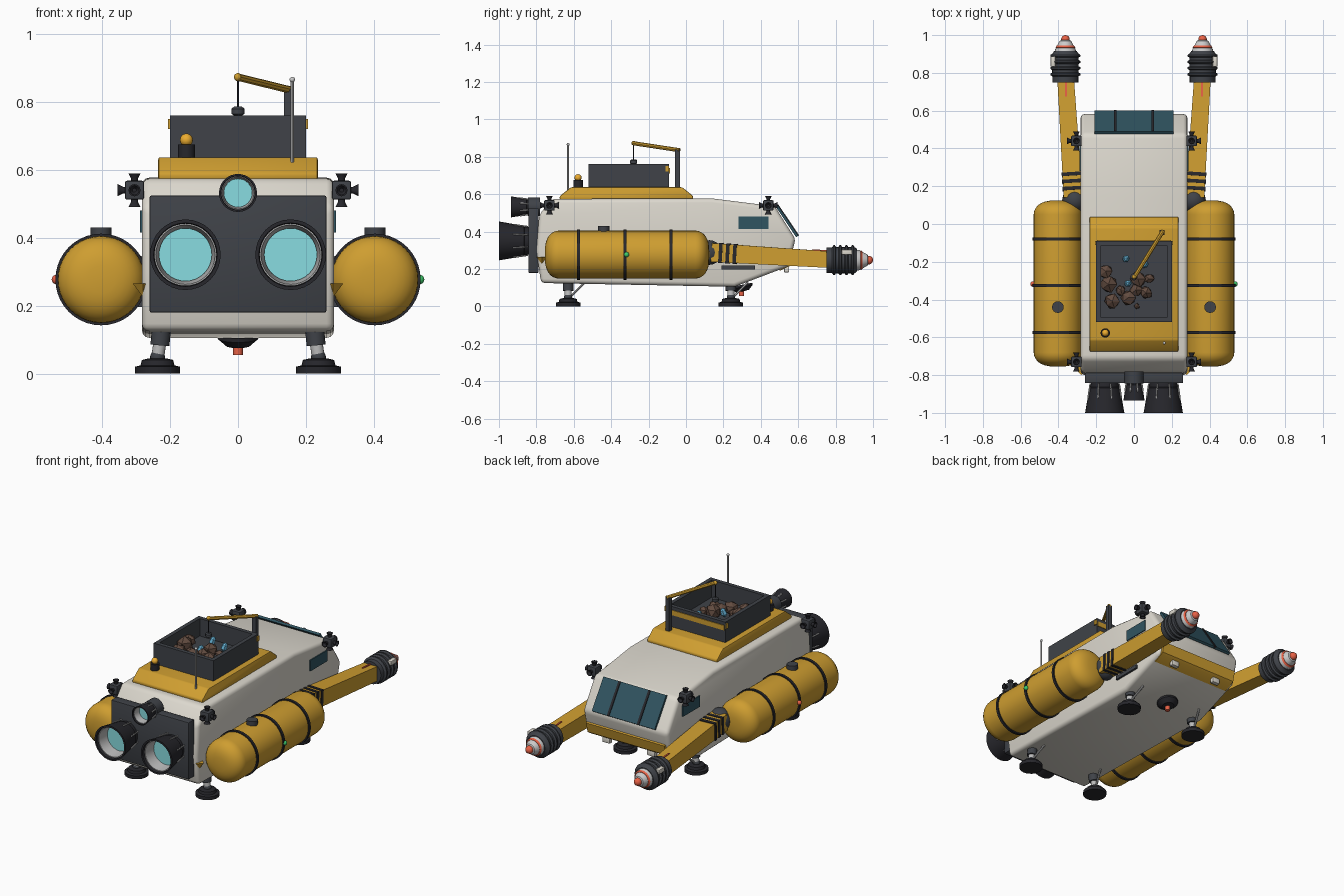
import bpy, bmesh, random
from math import pi, cos, sin
from mathutils import Vector, Matrix

if "Cube" in bpy.data.objects:
    bpy.data.objects.remove(bpy.data.objects["Cube"])

random.seed(4)
COL = dict(white=(.72, .69, .62), yellow=(.62, .34, .03), dark=(.05, .055, .065), black=(.02, .02, .025),
           glass=(.03, .09, .12), cyan=(.25, .72, .75), red=(.8, .12, .06), grey=(.5, .5, .5),
           rock=(.12, .07, .05), blue=(.15, .5, .75), green=(.05, .6, .15), orange=(.85, .42, .03),
           pale=(.75, .75, .75))
MAT = {}
for k, c in COL.items():
    MAT[k] = bpy.data.materials.new(k)
    MAT[k].diffuse_color = (*c, 1)


def finish(name, bm, mat, smooth=True):
    bmesh.ops.recalc_face_normals(bm, faces=bm.faces)
    me = bpy.data.meshes.new(name)
    bm.to_mesh(me)
    bm.free()
    ob = bpy.data.objects.new(name, me)
    me.materials.append(MAT[mat])
    bpy.context.collection.objects.link(ob)
    if smooth:
        bpy.ops.object.select_all(action='DESELECT')
        ob.select_set(True)
        bpy.context.view_layer.objects.active = ob
        bpy.ops.object.shade_smooth_by_angle(angle=0.6)
    return ob


def bevel(bm, w, seg=2):
    if w:
        es = [e for e in bm.edges if e.calc_face_angle(0) > .5]
        bmesh.ops.bevel(bm, geom=es, offset=w, segments=seg, affect='EDGES', profile=.5)


def box(name, c, size, mat, bev=0, rot=None):
    bm = bmesh.new()
    bmesh.ops.create_cube(bm, size=1, matrix=Matrix.Diagonal((*size, 1)))
    bevel(bm, bev)
    bm.transform(Matrix.Translation(c) @ (rot or Matrix()))
    return finish(name, bm, mat)


def prism(name, pts, hw, mat, bev=0, seg=2):
    """Profile in (y, z), spanning x = -hw..hw"""
    bm = bmesh.new()
    f = bm.faces.new([bm.verts.new((-hw, y, z)) for y, z in pts])
    r = bmesh.ops.extrude_face_region(bm, geom=[f])
    bmesh.ops.translate(bm, vec=(2 * hw, 0, 0), verts=[v for v in r['geom'] if isinstance(v, bmesh.types.BMVert)])
    bmesh.ops.recalc_face_normals(bm, faces=bm.faces)
    bevel(bm, bev, seg)
    return finish(name, bm, mat)


def lathe(name, prof, loc, axis, mat, n=24, phase=0):
    """Profile of (radius, height) turned around an axis"""
    bm = bmesh.new()
    rings = []
    for r, h in prof:
        k = 1 if r == 0 else n
        rings.append([bm.verts.new((r * cos(2 * pi * i / n + phase), r * sin(2 * pi * i / n + phase), h)) for i in range(k)])
    for a, b in zip(rings, rings[1:]):
        for i in range(n):
            j = (i + 1) % n
            q = list(dict.fromkeys((a[i % len(a)], a[j % len(a)], b[j % len(b)], b[i % len(b)])))
            if len(q) > 2:
                bm.faces.new(q)
    for ring in (rings[0], rings[-1]):
        if len(ring) > 1:
            bm.faces.new(ring)
    bm.transform(Matrix.Translation(loc) @ Vector(axis).to_track_quat('Z', 'Y').to_matrix().to_4x4())
    return finish(name, bm, mat)


def rod(name, a, b, r, mat, n=12, r2=None, phase=0):
    d = Vector(b) - Vector(a)
    return lathe(name, [(r, 0), (r if r2 is None else r2, d.length)], a, d, mat, n, phase)


def ball(name, c, r, mat):
    bm = bmesh.new()
    bmesh.ops.create_uvsphere(bm, u_segments=16, v_segments=10, radius=r, matrix=Matrix.Translation(c))
    return finish(name, bm, mat)


# Hull, windshield and nose trim
prism('hull', [(-.775, .125), (-.80, .3), (-.785, .49), (-.715, .575), (.14, .577), (.475, .535),
               (.585, .36), (.55, .215), (.26, .105)], .283, 'white', .022, 3)
tilt = Matrix.Rotation(-.98, 4, 'X')
box('windshield', (0, .539, .457), (.42, .20, .014), 'glass', 0, tilt)
for x in (-.1, .1):
    box('windshield_bar', (x, .543, .459), (.014, .20, .014), 'black', 0, tilt)
prism('nose_stripe', [(.573, .29), (.581, .285), (.566, .225), (.553, .215), (.50, .19), (.50, .2)], .262, 'yellow')

# Roof platform and cargo bin
prism('roof_platform', [(-.675, .57), (-.675, .59), (-.615, .637), (-.02, .637), (.038, .59), (.038, .57)], .235, 'yellow', .006)
box('bin_floor', (0, -.305, .645), (.39, .42, .02), 'dark')
for s in (-1, 1):
    box('bin_side', (s * .188, -.305, .698), (.024, .43, .125), 'dark')
    box('bin_end', (0, -.305 + s * .203, .698), (.38, .024, .125), 'dark')
    box('bin_clasp', (s * .202, -.1, .735), (.008, .02, .03), 'yellow')
box('bin_stripe', (0, -.089, .725), (.39, .006, .03), 'yellow')

# Ore load
ore = [(-.15, -.25, .04), (-.135, -.32, .048), (-.115, -.41, .044), (-.03, -.39, .042), (.02, -.29, .045),
       (.065, -.365, .036), (.01, -.35, .035), (.015, -.435, .016), (-.07, -.35, .03), (.08, -.29, .028)]
for i, (x, y, r) in enumerate(ore):
    bm = bmesh.new()
    bmesh.ops.create_icosphere(bm, subdivisions=1, radius=r)
    for v in bm.verts:
        v.co *= random.uniform(.85, 1.15)
    bm.transform(Matrix.Translation((x, y, .655 + r * .8)))
    finish('ore_rock', bm, 'rock', False)
for x, y in ((-.05, -.19), (-.04, -.32), (.05, -.22)):
    lathe('crystal', [(0, 0), (.018, .02), (.016, .045), (0, .06)], (x, y, .66), (.3, .2, 1), 'blue', 6)

# Loading crane
box('crane_post', (.148, -.045, .735), (.026, .026, .205), 'dark')
rod('crane_arm', (.155, -.035, .835), (0, -.285, .873), .011, 'yellow', 8)
ball('crane_tip', (0, -.28, .873), .012, 'yellow')
rod('crane_cable', (0, -.28, .87), (0, -.28, .78), .003, 'black', 6)
lathe('crane_hook', [(.012, 0), (.019, .005), (.019, .02), (.012, .026)], (0, -.28, .76), (0, 0, 1), 'dark', 12)

# Antenna and beacon
rod('antenna', (.16, -.63, .6), (.16, -.63, .865), .005, 'grey', 8)
ball('antenna_tip', (.16, -.63, .866), .008, 'pale')
rod('beacon_base', (-.152, -.577, .63), (-.152, -.577, .675), .025, 'black', 16)
ball('beacon', (-.152, -.577, .688), .019, 'orange')

# Engine plate and nozzles
box('engine_plate', (0, -.815, .352), (.52, .055, .345), 'dark', .005)


def nozzle(x, z, R, y_end):
    L = -.83 - y_end
    lathe('nozzle_bell', [(R * .62, -.03), (R * .7, .0), (R * .72, L * .2), (R * .78, L * .22), (R, L), (R * .9, L),
                          (R * .76, L * .35), (0, L * .35)], (x, -.83, z), (0, -1, 0), 'black', 32)
    lathe('nozzle_ring', [(R * .74, L * .37), (R * .9, L * .9), (R * .84, L * .9), (R * .74, L * .37)],
          (x, -.83, z), (0, -1, 0), 'grey', 32)
    rod('nozzle_glow', (x, -.83 - L * .35, z), (x, -.83 - L * .5, z), R * .75, 'cyan', 32)
    for i in range(8):
        a = pi / 4 * i + pi / 8
        p = Vector((cos(a), 0, sin(a))) * R
        rod('nozzle_pipe', Vector((x, -.845, z)) + p * .8, Vector((x, -.83 - L * .55, z)) + p * .92, .004, 'grey', 6)


for s in (-1, 1):
    nozzle(s * .155, .35, .104, -1)
nozzle(0, .532, .056, -.935)
rod('small_engine_mount', (0, -.78, .532), (0, -.845, .532), .05, 'dark', 24)

for s in (-1, 1):
    # Side tanks with bands, cap and navigation light
    X, Z, R = s * .403, .277, .128
    dome = [(R * sin(t) ** .7, .075 * cos(t)) for t in [pi / 2 * i / 8 for i in range(9)]]
    dome[0] = (0, .075)
    prof = [(r, -.68 - h) for r, h in dome] + [(r, .05 + h) for r, h in reversed(dome)]
    lathe('side_tank', prof, (X, 0, Z), (0, 1, 0), 'yellow', 40)
    for y in (-.575, -.325, -.08):
        lathe('tank_band', [(.12, -.008), (.135, -.008), (.135, .008), (.12, .008)], (X, y, Z), (0, 1, 0), 'black', 40)
    rod('tank_cap', (X, -.44, .38), (X, -.44, .43), .031, 'dark', 16)
    ball('navigation_light', (s * .535, -.318, Z), .014, 'green' if s > 0 else 'red')
    for y in (-.55, -.1):
        box('tank_mount', (s * .285, y, Z), (.05, .07, .08), 'dark')
    lathe('tank_bracket', [(.03, 0), (.0, .04)], (s * .28, -.77, .265), (0, 0, -1), 'yellow', 4)

    # Drill arm
    a, b = Vector((s * .322, .14, .288)), Vector((s * .362, .77, .25))
    q = 2 ** .5
    ball('arm_joint', (s * .315, .125, .288), .066, 'dark')
    rod('drill_arm', a, b, .05 * q, 'yellow', 4, .044 * q, pi / 4)
    for i in range(3):
        rod('hazard_band', a.lerp(b, .06 + i * .06), a.lerp(b, .09 + i * .06), .053 * q, 'black', 4, None, pi / 4)
    box('arm_stripe', (s * .36, .715, .3), (.008, .08, .006), 'red', 0, Matrix.Rotation(-.07, 4, 'X'))
    D = (s * .363, .75, .247)
    ribs = [(.068, 0), (.068, .03)]
    for i in range(4):
        h = .032 + i * .033
        ribs += [(.07, h), (.08, h + .006), (.08, h + .014), (.07, h + .02)]
    lathe('drill_housing', ribs + [(.06, .165)], D, (0, 1, 0), 'dark', 24)
    lathe('drill_cone', [(.056, .16), (.054, .175), (.03, .22), (.02, .225)], D, (0, 1, 0), 'pale', 24)
    lathe('drill_ring', [(.048, .182), (.053, .185), (.046, .194), (.04, .194)], D, (0, 1, 0), 'red', 24)
    ball('drill_tip', (D[0], .977, D[2]), .023, 'red')
    box('drill_lamp', (D[0] + s * .066, .86, .29), (.025, .055, .026), 'white', .003)

    # Side window, side rail and chin lamp
    box('side_window', (s * .283, .36, .448), (.012, .16, .066), 'glass')
    box('side_rail', (s * .287, .28, .207), (.016, .18, .022), 'dark')
    box('chin_lamp', (s * .15, .538, .198), (.05, .026, .032), 'white', .003)

    for y in (-.73, .44):
        # Attitude thruster cluster
        c = Vector((s * .305, y, .54))
        box('thruster_block', c, (.056, .056, .056), 'dark', .006)
        for d in ((s, 0, 0), (0, 1, 0), (0, -1, 0), (0, 0, 1), (0, 0, -1)):
            lathe('thruster_cone', [(.01, .025), (.01, .034), (.018, .05), (.014, .05), (.006, .036)], c, d, 'black', 12)
    for y in (-.63, .24):
        # Landing leg
        F = Vector((s * .237, y, 0))
        lathe('landing_foot', [(.066, 0), (.066, .02), (.05, .024), (.046, .04), (.024, .045)], F, (0, 0, 1), 'black', 24)
        ball('leg_ankle', F + Vector((0, 0, .048)), .022, 'dark')
        rod('leg_piston', F + Vector((0, 0, .045)), F + Vector((-s * .008, 0, .1)), .019, 'grey', 16)
        rod('leg_socket', F + Vector((-s * .007, 0, .083)), F + Vector((-s * .012, 0, .14)), .028, 'dark', 16)
        rod('leg_brace', F + Vector((0, .012, .05)), F + Vector((-s * .03, .09, .128)), .006, 'grey', 8)

# Belly sensor
lathe('belly_sensor', [(.06, 0), (.06, .012), (.035, .034), (0, .036)], (0, .295, .115), (0, .2, -1), 'black', 24)
rod('belly_light', (0, .297, .085), (0, .297, .055), .014, 'red', 16)

for m in bpy.data.materials:
    if m.users and not m.is_grease_pencil:
        m.use_nodes = True
        m.node_tree.nodes["Principled BSDF"].inputs["Base Color"].default_value = m.diffuse_color
